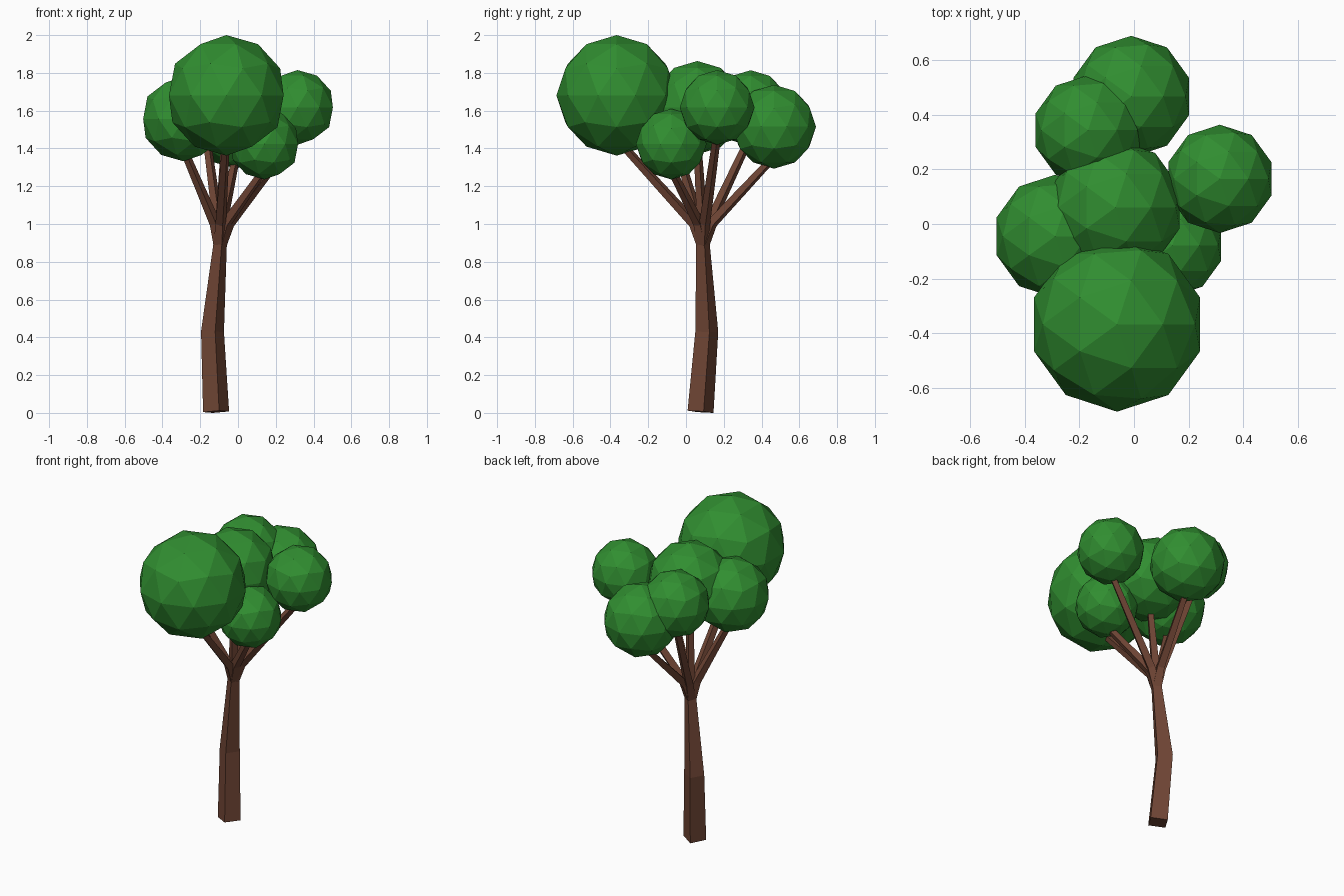
import bpy, bmesh
from mathutils import Vector

if "Cube" in bpy.data.objects:
    bpy.data.objects.remove(bpy.data.objects["Cube"])


def material(name, color):
    m = bpy.data.materials.new(name)
    m.diffuse_color = (*color, 1)
    m.use_nodes = True
    m.node_tree.nodes["Principled BSDF"].inputs["Base Color"].default_value = m.diffuse_color
    return m


BARK = material("bark", (0.16, 0.06, 0.035))
LEAF = material("leaves", (0.03, 0.27, 0.03))


def add_object(name, bm, mat):
    bmesh.ops.recalc_face_normals(bm, faces=bm.faces[:])
    mesh = bpy.data.meshes.new(name)
    bm.to_mesh(mesh)
    bm.free()
    mesh.materials.append(mat)
    bpy.context.collection.objects.link(bpy.data.objects.new(name, mesh))


def square_tube(name, points, widths):
    """Square section swept along points, one side width per point."""
    bm = bmesh.new()
    pts = [Vector(p) for p in points]
    side = Vector((0.85, -0.53, 0))
    rings = []
    for i, (p, w) in enumerate(zip(pts, widths)):
        t = (pts[min(i + 1, len(pts) - 1)] - pts[max(i - 1, 0)]).normalized()
        u = (side - t * side.dot(t)).normalized()
        v = t.cross(u)
        rings.append([bm.verts.new(p + (u * a + v * b) * w / 2)
                      for a, b in ((-1, -1), (1, -1), (1, 1), (-1, 1))])
    for lo, hi in zip(rings, rings[1:]):
        for k in range(4):
            n = (k + 1) % 4
            bm.faces.new((lo[k], lo[n], hi[n], hi[k]))
    bm.faces.new(rings[0])
    bm.faces.new(rings[-1])
    add_object(name, bm, BARK)


# Trunk, slightly bent
FORK = Vector((-0.095, 0.09, 0.89))
square_tube("trunk", [(-0.116, 0.077, 0.006), (-0.135, 0.11, 0.43), FORK, (-0.092, 0.09, 0.97)],
            [0.1, 0.088, 0.052, 0.05])

# Leaf clumps: centre and radius
CLUMPS = {
    "front": ((-0.062, -0.367, 1.681), 0.319),
    "middle": ((-0.068, 0.06, 1.616), 0.247),
    "back": ((-0.01, 0.466, 1.515), 0.222),
    "back_left": ((-0.168, 0.343, 1.613), 0.201),
    "left": ((-0.288, -0.045, 1.557), 0.225),
    "right": ((0.314, 0.165, 1.617), 0.198),
    "low_right": ((0.14, -0.078, 1.423), 0.187),
}
for name, (centre, radius) in CLUMPS.items():
    c = Vector(centre)
    bm = bmesh.new()
    bmesh.ops.create_icosphere(bm, subdivisions=2, radius=radius)
    bmesh.ops.translate(bm, verts=bm.verts[:], vec=c)
    add_object("leaves_" + name, bm, LEAF)

    # Branch flares out of the fork, then runs straight into its clump
    out = Vector((c.x - FORK.x, c.y - FORK.y, 0))
    flare = out.normalized() * min(0.05, out.length * 0.14)
    knee = FORK + flare + Vector((0, 0, 0.115))
    end = Vector((c.x, c.y, c.z - 0.72 * radius))
    square_tube("branch_" + name, [FORK, knee, end], [0.05, 0.042, 0.03])
